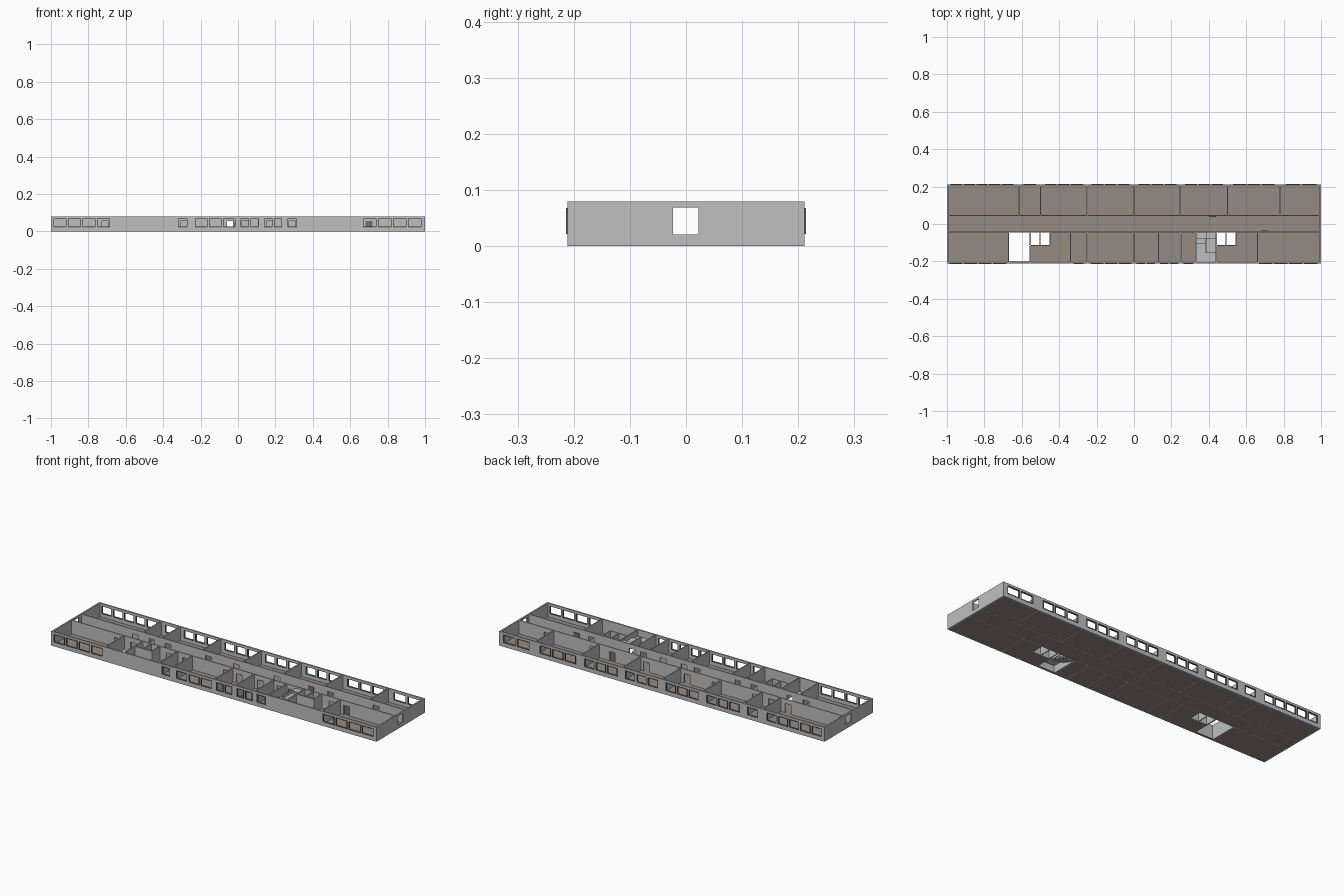
import bpy, bmesh

cube = bpy.data.objects.get("Cube")
if cube:
    bpy.data.objects.remove(cube)


def material(name, colour):
    m = bpy.data.materials.new(name)
    m.use_nodes = True
    m.diffuse_color = (*colour, 1)
    m.node_tree.nodes["Principled BSDF"].inputs["Base Color"].default_value = (*colour, 1)
    return m


WALL = material("wall grey", (0.52, 0.52, 0.52))
FLOOR = material("floor taupe", (0.31, 0.26, 0.23))
FRAME = material("frame grey", (0.16, 0.16, 0.16))

H = 0.08               # wall height
X, Y = 1.0, 0.2115     # outer half sizes
T = 0.008              # wall thickness
SILL, HEAD = 0.022, 0.068
BACK, FRONT = 0.045, -0.043   # corridor wall lines


def panel(name, place, us, vs, holes, thick, mat):
    """Grid of faces minus rectangular holes, thickened evenly about its plane."""
    us = sorted(set(us) | {u for h in holes for u in h[:2] if us[0] < u < us[1]})
    vs = sorted(set(vs) | {v for h in holes for v in h[2:] if vs[0] < v < vs[1]})
    bm = bmesh.new()
    for u0, u1 in zip(us, us[1:]):
        for v0, v1 in zip(vs, vs[1:]):
            u, v = (u0 + u1) / 2, (v0 + v1) / 2
            if any(a < u < b and c < v < d for a, b, c, d in holes):
                continue
            bm.faces.new([bm.verts.new(place(*p))
                          for p in ((u0, v0), (u1, v0), (u1, v1), (u0, v1))])
    bmesh.ops.remove_doubles(bm, verts=bm.verts, dist=1e-5)
    mesh = bpy.data.meshes.new(name)
    bm.to_mesh(mesh)
    bm.free()
    mesh.materials.append(mat)
    ob = bpy.data.objects.new(name, mesh)
    bpy.context.collection.objects.link(ob)
    mod = ob.modifiers.new("thickness", "SOLIDIFY")
    mod.thickness, mod.offset = thick, 0
    return ob


def wall_x(name, y, x0, x1, holes=(), thick=T, mat=WALL, z=(0, H)):
    return panel(name, lambda u, v: (u, y, v), [x0, x1], list(z), list(holes), thick, mat)


def wall_y(name, x, y0, y1, holes=(), thick=T, mat=WALL, z=(0, H)):
    return panel(name, lambda u, v: (x, u, v), [y0, y1], list(z), list(holes), thick, mat)


def slab(name, x, y, z, holes=(), thick=0.004, mat=WALL):
    return panel(name, lambda u, v: (u, v, z), list(x), list(y), list(holes), thick, mat)


def window_row(x0, x1, count):
    """Evenly split a span into windows with narrow piers."""
    step = (x1 - x0) / count
    return [(x0 + i * step + 0.004, x0 + (i + 1) * step - 0.004, SILL, HEAD)
            for i in range(count)]


# Floor with stairwell and shaft openings
wells = [(-0.67, -0.555, -0.2, FRONT), (0.33, 0.44, -0.2, FRONT)]
shafts = [(-0.555, -0.45, -0.115, FRONT), (0.44, 0.545, -0.115, FRONT)]
slab("floor", (-X + T, X - T), (-Y + T, Y - T), 0.002, wells + shafts, 0.003, FLOOR)

# Outer long walls with framed windows
front_rows = [(-0.99, -0.68, 4), (-0.324, -0.266, 1), (-0.235, -0.01, 3),
              (0.01, 0.115, 2), (0.135, 0.24, 2), (0.26, 0.32, 1), (0.665, 0.985, 4)]
back_rows = [(-0.985, -0.64, 5), (-0.595, -0.52, 1), (-0.48, -0.27, 3),
             (-0.23, -0.02, 3), (0.02, 0.23, 3), (0.27, 0.48, 3),
             (0.525, 0.755, 3), (0.81, 0.98, 2)]
for name, side, rows in (("front", -1, front_rows), ("back", 1, back_rows)):
    windows = [w for row in rows for w in window_row(*row)]
    wall_x(name + "_outer_wall", side * (Y - T / 2), -X, X, windows)
    for a, b, c, d in windows:
        wall_x(name + "_window_frame", side * (Y - T / 2 + 0.001), a, b,
               [(a + 0.003, b - 0.003, c + 0.003, d - 0.003)], T + 0.002, FRAME, (c, d))

# End walls with one corridor window each
end_window = (-0.023, 0.022, 0.021, 0.069)
for name, side in (("left", 1), ("right", -1)):
    wall_y(name + "_end_wall", side * (X - T / 2), -Y + T, Y - T, [end_window])


# Corridor walls with doorways
def doors(centres):
    return [(c - 0.018, c + 0.018, 0.003, 0.055) for c in centres]


wall_x("corridor_back_wall", BACK, -X + T, X - T,
       doors([-0.66, -0.56, -0.46, -0.21, -0.04, 0.21, 0.42, 0.54, 0.82]), 0.006)
wall_x("corridor_front_wall", FRONT, -X + T, X - T,
       doors([-0.71, -0.61, -0.39, -0.29, -0.04, 0.04, 0.17, 0.29, 0.36, 0.61, 0.70]), 0.006)

# Room partitions
for x in (-0.615, -0.5, -0.25, 0, 0.245, 0.5, 0.78):
    wall_y("back_partition", x, BACK, Y - T, thick=0.006)
for x in (-0.67, -0.555, -0.34, -0.25, 0, 0.13, 0.25, 0.33, 0.44, 0.66):
    wall_y("front_partition", x, -Y + T, FRONT, thick=0.006)

# Service shafts beside each stairwell
for x0, x1, y0, y1 in shafts:
    wall_x("shaft_wall", y0, x0, x1, thick=0.005)
    for x in ((x0 + x1) / 2, x1):
        wall_y("shaft_side", x, y0, y1, thick=0.005)

# Two stair flights joined by a landing
mid = 0.385
levels = [FRONT, -0.075, -0.102, -0.13]
for i, (y1, y0) in enumerate(zip(levels, levels[1:])):
    slab("lower_step", (0.333, mid), (y0, y1), 0.008 + 0.01 * i, thick=0.008)
slab("landing", (0.333, 0.437), (-0.203, -0.155), 0.042)
slab("landing_edge", (0.333, mid), (-0.155, -0.13), 0.038)
slab("upper_step", (mid, 0.437), (-0.155, -0.08), 0.054)
slab("top_step", (mid, 0.437), (-0.08, FRONT), 0.068)
wall_y("stair_rail", mid, -0.155, -0.08, thick=0.003, z=(0.036, 0.074))

# Open door leaves in the corridor
wall_x("door_leaf", 0.04, 0.402, 0.438, thick=0.003, mat=FRAME, z=(0.003, 0.055))
wall_x("door_leaf", -0.037, 0.682, 0.718, thick=0.003, mat=FRAME, z=(0.003, 0.055))
